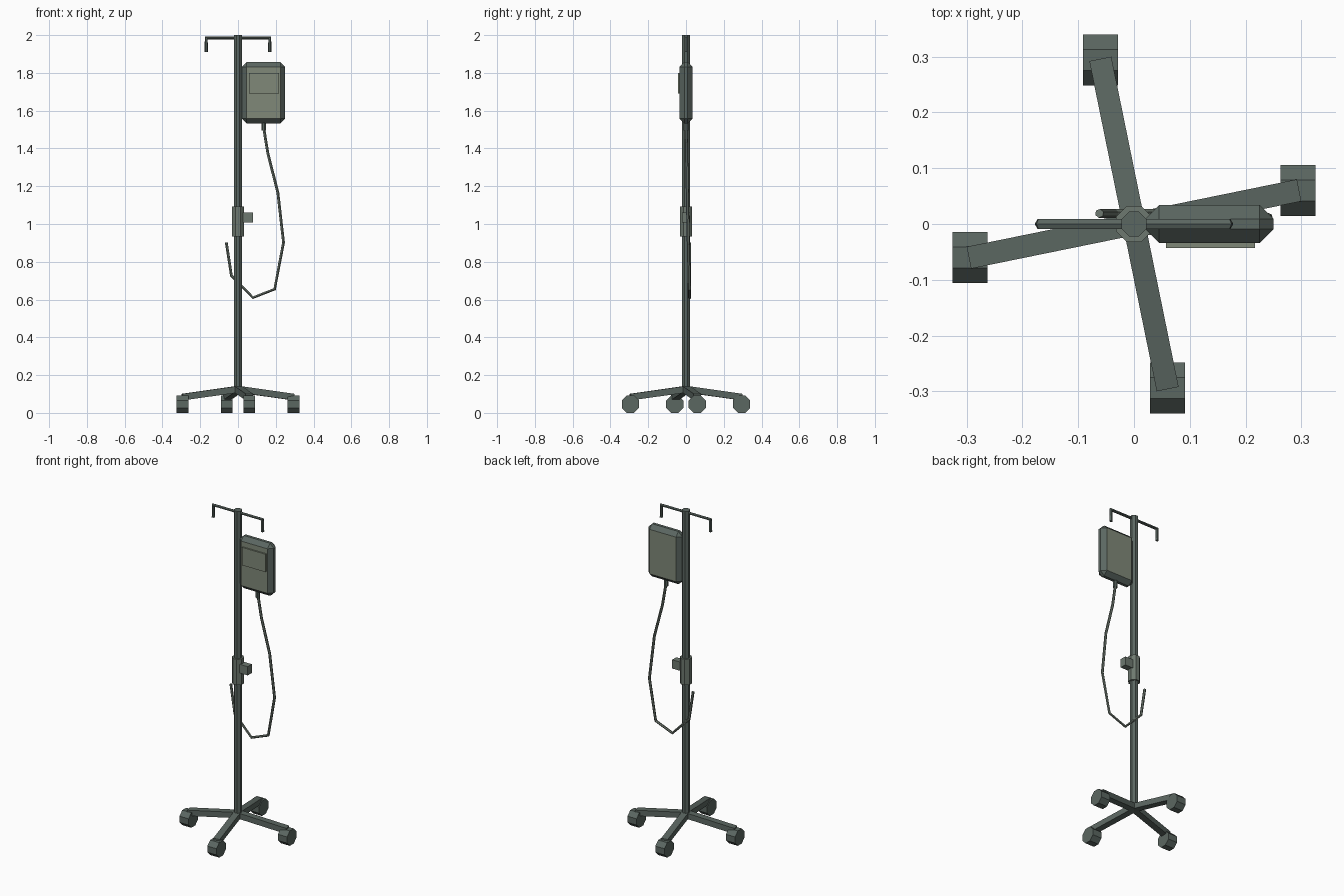
import bpy, bmesh, math
from mathutils import Vector, Matrix

if "Cube" in bpy.data.objects:
    bpy.data.objects.remove(bpy.data.objects["Cube"])


def material(name, rgb):
    m = bpy.data.materials.new(name)
    m.diffuse_color = (*rgb, 1)
    m.use_nodes = True
    m.node_tree.nodes["Principled BSDF"].inputs["Base Color"].default_value = m.diffuse_color
    return m


DARK = material("dark slate metal", (0.105, 0.135, 0.12))
MID = material("grey green plastic", (0.155, 0.19, 0.16))
PALE = material("pale olive panel", (0.215, 0.25, 0.19))


def add(name, bm, *mats):
    bmesh.ops.recalc_face_normals(bm, faces=bm.faces)
    me = bpy.data.meshes.new(name)
    bm.to_mesh(me)
    bm.free()
    for m in mats:
        me.materials.append(m)
    ob = bpy.data.objects.new(name, me)
    bpy.context.collection.objects.link(ob)
    return ob


def box_bm(lo, hi, bevel=0):
    lo, hi = Vector(lo), Vector(hi)
    bm = bmesh.new()
    bmesh.ops.create_cube(bm, size=1, matrix=Matrix.Translation((lo + hi) / 2) @ Matrix.Diagonal((*(hi - lo), 1)))
    if bevel:
        bmesh.ops.bevel(bm, geom=bm.edges[:], offset=bevel, segments=1, affect='EDGES', profile=0.5)
    return bm


def octagon(name, a, b, apothem, mat, spin=math.pi / 8):
    """Eight-sided bar between two points, flats facing the axes."""
    a, b = Vector(a), Vector(b)
    d = b - a
    r = apothem / math.cos(math.pi / 8)
    bm = bmesh.new()
    bmesh.ops.create_cone(bm, cap_ends=True, segments=8, radius1=r, radius2=r, depth=d.length,
                          matrix=Matrix.Translation((a + b) / 2)
                          @ d.to_track_quat('Z', 'Y').to_matrix().to_4x4()
                          @ Matrix.Rotation(spin, 4, 'Z'))
    return add(name, bm, mat)


def tube(name, pts, r, mat):
    cu = bpy.data.curves.new(name, 'CURVE')
    cu.dimensions = '3D'
    cu.bevel_depth = r
    cu.bevel_resolution = 1
    cu.use_fill_caps = True
    sp = cu.splines.new('POLY')
    sp.points.add(len(pts) - 1)
    for p, co in zip(sp.points, pts):
        p.co = (*co, 1)
    sp.use_smooth = False
    cu.materials.append(mat)
    bpy.context.collection.objects.link(bpy.data.objects.new(name, cu))


# Pole and hanging hooks
octagon("pole", (0, 0, 0.11), (0, 0, 2.0), 0.022, DARK)
tube("hook_bar", [(-0.168, 0, 1.91), (-0.168, 0, 1.985), (0.168, 0, 1.985), (0.168, 0, 1.91)], 0.01, DARK)

# Height clamp with its knob
octagon("height_clamp", (0, 0, 0.934), (0, 0, 1.093), 0.032, MID)
add("clamp_knob", box_bm((0.025, -0.02, 1.008), (0.08, 0.02, 1.062)), MID)

# Four sloping legs with octagonal casters
for i in range(4):
    ang = math.atan2(0.06, 0.294) + i * math.pi / 2
    bm = box_bm((0, -0.02, 0.108), (0.302, 0.02, 0.143))
    for v in bm.verts:
        if v.co.x > 0.1:
            v.co.z -= 0.042
    bm.transform(Matrix.Rotation(ang, 4, 'Z'))
    add(f"leg_{i + 1}", bm, DARK)
    x, y = 0.3 * math.cos(ang), 0.3 * math.sin(ang)
    octagon(f"caster_{i + 1}", (x - 0.031, y, 0.046), (x + 0.031, y, 0.046), 0.046, DARK)

# Fluid bag: chamfered block, pale front and back, dark rim
bm = box_bm((0.02, -0.034, 1.533), (0.25, 0.034, 1.857), 0.025)
bm.normal_update()
for f in bm.faces:
    f.material_index = 1 if abs(f.normal.y) > 0.9 else 0
add("fluid_bag", bm, DARK, PALE)
add("bag_panel", box_bm((0.057, -0.043, 1.69), (0.217, -0.033, 1.80)), PALE)

# Spout and drip tube
octagon("bag_spout", (0.136, 0, 1.495), (0.136, 0, 1.545), 0.012, DARK)
tube("drip_tube", [(0.136, 0, 1.51), (0.158, 0.003, 1.374), (0.211, 0.007, 1.167), (0.241, 0.012, 0.902),
                   (0.194, 0.018, 0.655), (0.079, 0.019, 0.61), (-0.035, 0.019, 0.727), (-0.062, 0.019, 0.902)],
     0.008, MID)
